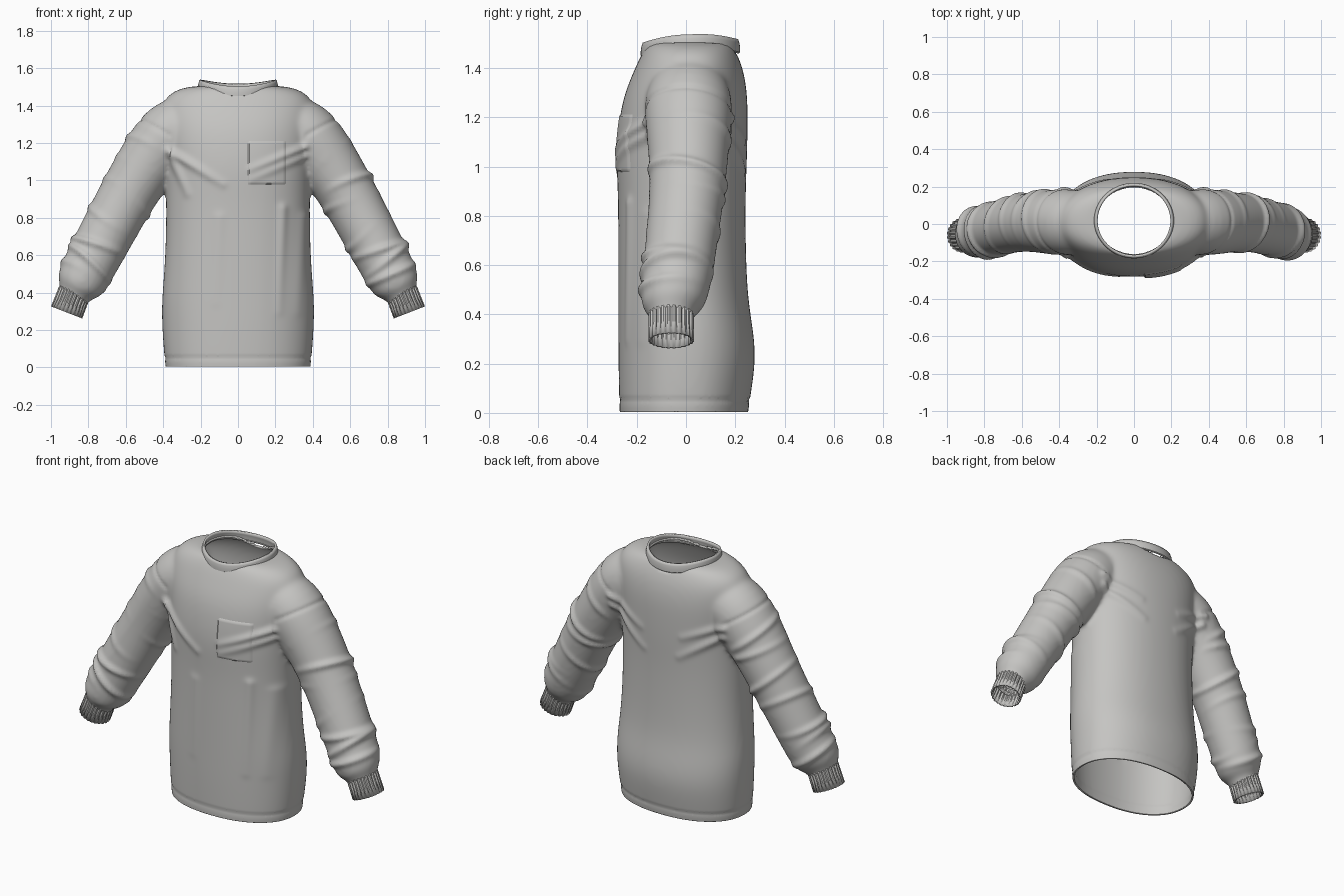
import bpy, bmesh, math
from math import sin, cos, pi, exp
from mathutils import Vector
from mathutils.bvhtree import BVHTree

if "Cube" in bpy.data.objects:
    bpy.data.objects.remove(bpy.data.objects["Cube"])

fabric = bpy.data.materials.new("light_grey_fabric")
fabric.use_nodes = True
fabric.diffuse_color = (0.56, 0.555, 0.54, 1)
shader = next(n for n in fabric.node_tree.nodes if n.type == 'BSDF_PRINCIPLED')
shader.inputs["Base Color"].default_value = fabric.diffuse_color
shader.inputs["Roughness"].default_value = 0.9


def loft(bm, rings, caps=False):
    """Skin a list of closed rings of points."""
    rows = [[bm.verts.new(p) for p in ring] for ring in rings]
    n = len(rows[0])
    for a, b in zip(rows, rows[1:]):
        for i in range(n):
            j = (i + 1) % n
            bm.faces.new((a[i], a[j], b[j], b[i]))
    if caps:
        bm.faces.new(rows[0][::-1])
        bm.faces.new(rows[-1])


def make_object(name, bm, recalc=True):
    if recalc:
        bmesh.ops.recalc_face_normals(bm, faces=bm.faces[:])
    mesh = bpy.data.meshes.new(name)
    bm.to_mesh(mesh)
    bm.free()
    ob = bpy.data.objects.new(name, mesh)
    bpy.context.collection.objects.link(ob)
    mesh.materials.append(fabric)
    return ob


def finish(ob, thickness, angle):
    if thickness:
        mod = ob.modifiers.new("cloth_thickness", 'SOLIDIFY')
        mod.thickness = thickness
        mod.offset = -1
    bpy.ops.object.select_all(action='DESELECT')
    ob.select_set(True)
    bpy.context.view_layer.objects.active = ob
    bpy.ops.object.shade_smooth_by_angle(angle=math.radians(angle))


def power(v, e):
    return math.copysign(abs(v) ** e, v)


# Torso volume: height, half width, front y, back y
torso = [(-0.08, .385, -.265, .245), (-0.02, .385, -.27, .25), (.06, .397, -.273, .262),
         (.22, .408, -.276, .287), (.35, .41, -.276, .272), (.48, .398, -.276, .25),
         (.7, .386, -.276, .243), (.9, .386, -.277, .243), (1.05, .39, -.287, .25),
         (1.2, .4, -.272, .252), (1.3, .41, -.25, .25), (1.39, .41, -.212, .235),
         (1.45, .385, -.185, .212), (1.49, .32, -.16, .19), (1.51, .22, -.14, .17)]
bm = bmesh.new()
rings = []
for z, w, front, back in torso:
    ring = []
    for k in range(32):
        a = 2 * pi * k / 32
        depth = (back - front) / 2
        ring.append((w * power(cos(a), .9), (front + back) / 2 + depth * power(sin(a), .9), z))
    rings.append(ring)
loft(bm, rings, caps=True)

# Sleeve volumes: centre and radius from shoulder to wrist
sleeve = [(.15, .01, 1.33, .12), (.25, .01, 1.315, .16), (.36, .01, 1.26, .185),
          (.46, .01, 1.13, .172), (.585, .01, .935, .155), (.7, -.015, .72, .15),
          (.79, -.035, .55, .144), (.835, -.048, .465, .138), (.857, -.056, .425, .122),
          (.872, -.06, .395, .083), (.905, -.06, .31, .076)]
centres = [Vector(s[:3]) for s in sleeve]
for side in (1, -1):
    rings = []
    for i, c in enumerate(centres):
        d = centres[min(i + 1, len(centres) - 1)] - centres[max(i - 1, 0)]
        u = Vector((-d.z, 0, d.x)).normalized()
        r = sleeve[i][3]
        ring = [c + u * r * cos(2 * pi * k / 20) + Vector((0, r * sin(2 * pi * k / 20), 0))
                for k in range(20)]
        rings.append([(p.x * side, p.y, p.z) for p in ring])
    loft(bm, rings, caps=True)
body = make_object("sweatshirt_body", bm)

# Fuse torso and sleeves into one soft surface
mod = body.modifiers.new("round", 'SUBSURF')
mod.levels = 2
mod = body.modifiers.new("fuse", 'REMESH')
mod.mode = 'VOXEL'
mod.voxel_size = 0.012
mod = body.modifiers.new("soften", 'SMOOTH')
mod.factor = 0.5
mod.iterations = 14
graph = bpy.context.evaluated_depsgraph_get()
fused = bpy.data.meshes.new_from_object(body.evaluated_get(graph))
body.modifiers.clear()
bm = bmesh.new()
bm.from_mesh(fused)

# Cloth folds: start x, z, end x, z, width, height
front_folds = [(-.37, 1.16, -.08, .98, .022, .02), (-.36, 1.14, -.27, .93, .022, .018),
               (.36, 1.18, .07, 1.06, .02, .02), (.36, 1.13, .08, 1.01, .02, .014),
               (.24, .85, .22, .3, .025, .01), (-.1, .8, -.12, .35, .03, .006),
               (.35, .8, .32, .3, .03, .007)]
back_folds = [(s * a, b, s * c, d, .022, h) for s in (1, -1)
              for a, b, c, d, h in ((.38, 1.2, .14, 1.1, .016), (.37, 1.14, .12, .98, .016))]
# Sleeve rings: distance along arm, tilt, facing angle, height
arm_folds = {1: [(.24, .03, 2.2, .012), (.42, .03, .3, .017), (.5, -.03, 2.4, .012), (.68, .03, 2.6, .01),
                 (.8, .03, -1, .015), (.87, -.02, -.5, .018), (.94, .02, -1.5, .016)],
             -1: [(.2, .03, 1, .013), (.29, -.02, 2, .012), (.47, .03, 1.8, .014), (.62, -.03, .5, .01),
                  (.78, .03, -.6, .018), (.88, -.03, -1.2, .018), (.95, .02, 1, .014)]}
shoulder = Vector((.33, .01, 1.3))
arm = (Vector((.86, -.056, .42)) - shoulder).normalized()
arm_up = Vector((-arm.z, 0, arm.x)).normalized()


def fold_height(p):
    total = 0
    for x1, z1, x2, z2, w, h in (front_folds if p.y < 0 else back_folds):
        ex, ez = x2 - x1, z2 - z1
        s = ((p.x - x1) * ex + (p.z - z1) * ez) / (ex * ex + ez * ez)
        c = min(1, max(0, s))
        gap = math.hypot(p.x - x1 - c * ex, p.z - z1 - c * ez)
        total += h * (1 - .7 * c) * exp(-(gap / w) ** 2) * min(1, abs(p.y) / .1)
    side = 1 if p.x > 0 else -1
    rel = Vector((abs(p.x), p.y, p.z)) - shoulder
    t = rel.dot(arm)
    away = rel - arm * t
    if abs(p.x) > .36 and away.length < .21:
        a = math.atan2(away.y, away.dot(arm_up))
        total -= .006 * exp(-((t - .08) / .012) ** 2)
        mask = min(1, max(0, (abs(p.x) - .4) / .08))
        for t0, tilt, facing, h in arm_folds[side]:
            near = (t - t0 - tilt * cos(a - facing - 1)) / .02
            total += mask * h * (.5 + .5 * cos(a - facing)) * exp(-near * near)
    # hem stitching
    total -= .004 * exp(-((p.z - .05) / .009) ** 2)
    return total


bm.normal_update()
moves = [(v, v.normal * fold_height(v.co)) for v in bm.verts]
for v, offset in moves:
    v.co += offset

# Open the hem and the wrists
bmesh.ops.bisect_plane(bm, geom=bm.verts[:] + bm.edges[:] + bm.faces[:], plane_co=(0, 0, .004),
                       plane_no=(0, 0, -1), clear_outer=True)
cuff_dir = Vector((.36, 0, -.93)).normalized()
for side in (1, -1):
    faces = [f for f in bm.faces if f.calc_center_median().x * side > .6]
    geom = list({g for f in faces for g in list(f.verts) + list(f.edges)}) + faces
    bmesh.ops.bisect_plane(bm, geom=geom, plane_co=(.885 * side, -.06, .37),
                           plane_no=(cuff_dir.x * side, 0, cuff_dir.z), clear_outer=True)

# Open the neck and tidy its edge to an oval
NECK_X, NECK_Y, NECK_C = .197, .186, .018
oval = lambda p: math.hypot(p.x / NECK_X, (p.y - NECK_C) / NECK_Y)
bmesh.ops.delete(bm, geom=[v for v in bm.verts if v.co.z > 1.3 and oval(v.co) < 1], context='VERTS')
for v in bm.verts:
    if v.is_boundary and v.co.z > 1.3:
        r = oval(v.co)
        v.co.x /= r
        v.co.y = NECK_C + (v.co.y - NECK_C) / r

# Chest pocket laid on the cloth
tree = BVHTree.FromBMesh(bm)
pocket = bmesh.new()
cols, rows = 20, 24
grid = []
for j in range(rows + 1):
    line = []
    for i in range(cols + 1):
        x, z = .05 + .21 * i / cols, .975 + .24 * j / rows
        hit = tree.ray_cast(Vector((x, -1, z)), Vector((0, 1, 0)))[0]
        edge = i in (0, cols) or j in (0, rows)
        line.append(pocket.verts.new((x, hit.y + (.003 if edge else -.006), z)))
    grid.append(line)
for j in range(rows):
    for i in range(cols):
        pocket.faces.new((grid[j][i], grid[j][i + 1], grid[j + 1][i + 1], grid[j + 1][i]))
finish(make_object("chest_pocket", pocket, recalc=False), 0, 40)

bm.to_mesh(body.data)
bm.free()
finish(body, .01, 60)

# Collar band: oval scale, height fraction
collar = bmesh.new()
rings = []
for scale, f in ((1.05, -.1), (1.085, 0), (1.085, .35), (1.07, .7), (1.045, 1)):
    ring = []
    for k in range(64):
        a = 2 * pi * k / 64
        low = 1.452 + .035 * cos(a) ** 2 + .012 * max(0, sin(a))
        high = 1.503 + .034 * cos(a) ** 2 + .014 * max(0, sin(a))
        ring.append((NECK_X * scale * cos(a), NECK_C + NECK_Y * scale * sin(a), low + (high - low) * f))
    rings.append(ring)
loft(collar, rings)
finish(make_object("collar", collar), .012, 50)

# Ribbed cuffs
for side, name in ((1, "left_cuff"), (-1, "right_cuff")):
    cuff = bmesh.new()
    up = Vector((-cuff_dir.z, 0, cuff_dir.x))
    rings = []
    for along, size in ((-.01, .97), (.01, 1), (.06, 1), (.122, 1.01)):
        c = Vector((.872, -.06, .408)) + cuff_dir * along
        ring = []
        for k in range(72):
            a = 2 * pi * k / 72
            r = size * (.089 if k % 3 else .083)
            p = c + up * r * cos(a) + Vector((0, r * 1.04 * sin(a), 0))
            ring.append((p.x * side, p.y, p.z))
        rings.append(ring)
    loft(cuff, rings)
    finish(make_object(name, cuff), .008, 25)
